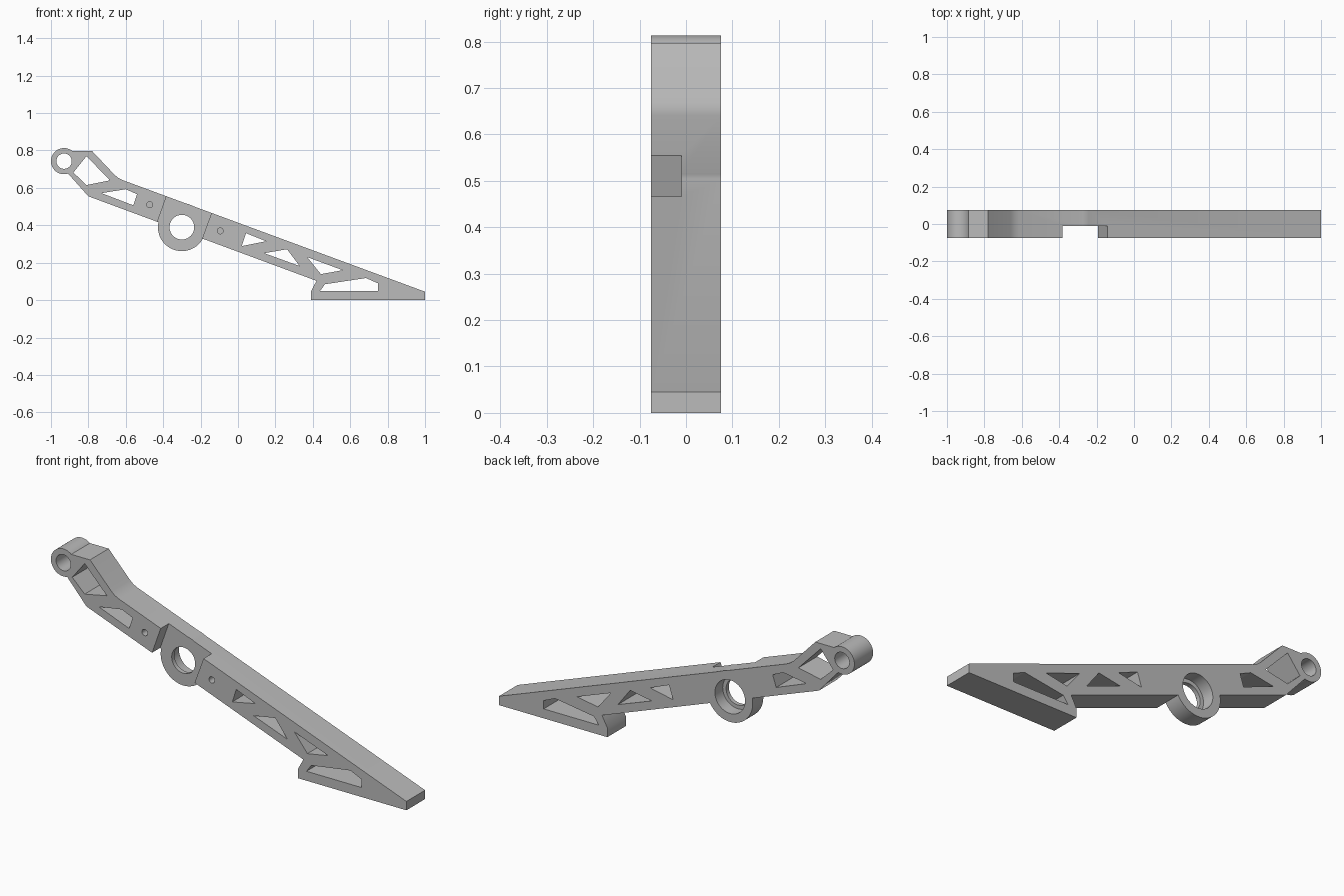
import bpy
import bmesh
from math import sin, cos, radians

if "Cube" in bpy.data.objects:
    bpy.data.objects.remove(bpy.data.objects["Cube"], do_unlink=True)

HALF = 0.075       # half thickness of the arm
RECESS = -0.01     # front face of the recessed hub
EYE = (-0.93, 0.743)
HUB = (-0.30, 0.39)

grey = bpy.data.materials.new("neutral grey")
grey.use_nodes = True
colour = (0.5, 0.5, 0.5, 1)
grey.diffuse_color = colour
grey.node_tree.nodes["Principled BSDF"].inputs["Base Color"].default_value = colour


def arc(centre, radius, start=0, end=360, steps=64):
    return [(centre[0] + radius * cos(radians(start + (end - start) * i / steps)),
             centre[1] + radius * sin(radians(start + (end - start) * i / steps)))
            for i in range(steps if end - start == 360 else steps + 1)]


def prism(name, profile, y0, y1):
    """Extrude an XZ profile from y0 to y1."""
    bm = bmesh.new()
    face = bm.faces.new([bm.verts.new((x, y0, z)) for x, z in profile])
    out = bmesh.ops.extrude_face_region(bm, geom=[face])
    moved = [v for v in out["geom"] if isinstance(v, bmesh.types.BMVert)]
    bmesh.ops.translate(bm, vec=(0, y1 - y0, 0), verts=moved)
    bmesh.ops.recalc_face_normals(bm, faces=bm.faces)
    mesh = bpy.data.meshes.new(name)
    bm.to_mesh(mesh)
    bm.free()
    mesh.materials.append(grey)
    obj = bpy.data.objects.new(name, mesh)
    bpy.context.collection.objects.link(obj)
    return obj


def combine(target, other, operation):
    """Apply a boolean and discard the helper."""
    mod = target.modifiers.new("boolean", "BOOLEAN")
    mod.operation = operation
    mod.solver = "EXACT"
    mod.object = other
    bpy.context.view_layer.objects.active = target
    bpy.ops.object.modifier_apply(modifier=mod.name)
    bpy.data.objects.remove(other, do_unlink=True)


def cut(target, profile, y0=-0.2, y1=0.2):
    combine(target, prism("cutter", profile, y0, y1), "DIFFERENCE")


# Arm outline: round eye, bent neck, long bar and flat foot
outline = arc(EYE, 0.07, 50.5, 288, 48) + [
    (-0.80, 0.555), (0.42, 0.103), (0.39, 0.047), (0.39, 0), (1, 0), (1, 0.045),
    (-0.615, 0.641), (-0.64, 0.653), (-0.66, 0.67), (-0.78, 0.797)]
arm = prism("lever_arm", outline, -HALF, HALF)

# Slanted front recess across the hub
cut(arm, [(-0.345, 0.66), (-0.48, 0.28), (-0.21, 0.28), (-0.105, 0.565)], -0.2, RECESS)

# Hub with a stepped bearing bore
combine(arm, prism("hub", arc(HUB, 0.128), RECESS, HALF), "UNION")
cut(arm, arc(HUB, 0.066))
cut(arm, arc(HUB, 0.085), 0.012, 0.2)

# Eye bore and blind bolt holes
cut(arm, arc(EYE, 0.041, steps=48))
for bolt in [(-0.472, 0.51), (-0.095, 0.37)]:
    cut(arm, arc(bolt, 0.016, steps=32), -0.2, 0.03)

# Lightening windows
windows = [
    [(-0.81, 0.77), (-0.685, 0.64), (-0.81, 0.615), (-0.88, 0.682)],
    [(-0.73, 0.572), (-0.60, 0.593), (-0.54, 0.566), (-0.56, 0.507)],
    [(0.043, 0.358), (0.15, 0.315), (0.02, 0.289)],
    [(0.14, 0.251), (0.262, 0.272), (0.33, 0.182)],
    [(0.37, 0.23), (0.56, 0.16), (0.443, 0.139)],
    [(0.465, 0.085), (0.684, 0.118), (0.748, 0.09), (0.748, 0.048), (0.438, 0.048)],
]
for window in windows:
    cut(arm, window)

# Smooth the round surfaces, keep the edges crisp
bpy.ops.object.select_all(action="DESELECT")
arm.select_set(True)
bpy.context.view_layer.objects.active = arm
bpy.ops.object.shade_smooth_by_angle(angle=radians(30))
